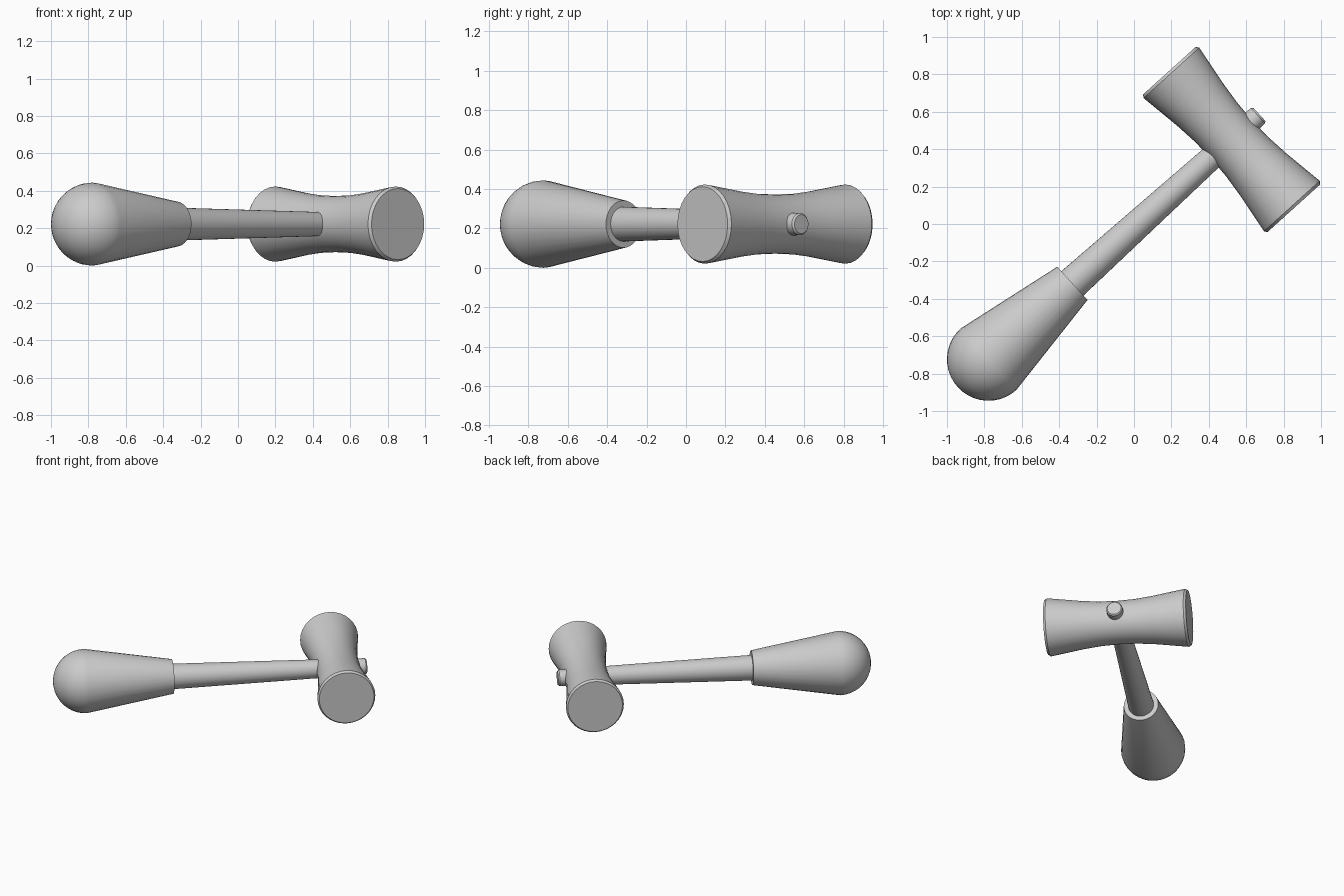
import bpy, bmesh, math
from mathutils import Vector

if "Cube" in bpy.data.objects:
    bpy.data.objects.remove(bpy.data.objects["Cube"])

Z = 0.222
HEAD_C = Vector((0.522, 0.452, Z))
GRIP_C = Vector((-0.778, -0.723, Z))
AXIS = (HEAD_C - GRIP_C).normalized()
HEAD_AXIS = Vector((AXIS.y, -AXIS.x, 0))


def lathe(name, profile, origin, axis, sides):
    """Spin (distance along axis, radius) points into a closed solid."""
    bm = bmesh.new()
    rings = []
    for s, r in profile:
        if r == 0:
            rings.append([bm.verts.new((0, 0, s))])
        else:
            rings.append([bm.verts.new((r * math.cos(2 * math.pi * i / sides),
                                        r * math.sin(2 * math.pi * i / sides), s))
                          for i in range(sides)])
    for a, b in zip(rings, rings[1:]):
        for i in range(sides):
            j = (i + 1) % sides
            if len(a) == 1:
                bm.faces.new((a[0], b[j], b[i]))
            else:
                bm.faces.new((a[i], a[j], b[j], b[i]))
    # flat caps on open ends
    for ring in (rings[0], rings[-1]):
        if len(ring) > 1:
            bm.faces.new(ring)
    bmesh.ops.recalc_face_normals(bm, faces=bm.faces)
    mesh = bpy.data.meshes.new(name)
    bm.to_mesh(mesh)
    bm.free()
    ob = bpy.data.objects.new(name, mesh)
    bpy.context.collection.objects.link(ob)
    ob.location = origin
    ob.rotation_mode = 'QUATERNION'
    ob.rotation_quaternion = axis.to_track_quat('Z', 'Y')
    bpy.ops.object.select_all(action='DESELECT')
    ob.select_set(True)
    bpy.context.view_layer.objects.active = ob
    bpy.ops.object.shade_smooth_by_angle(angle=math.radians(30))
    return ob


# Grip: hemisphere pommel running into a tapered cone
R = 0.222
dome = [(-R, 0)] + [(-R * math.cos(a), R * math.sin(a))
                    for a in (math.pi / 2 * k / 10 for k in range(1, 11))]
lathe("grip", dome + [(0.605, 0.12)], GRIP_C, AXIS, 32)

# Shaft: tapers through the head and pokes out as a peg
lathe("shaft", [(0.5, 0.09), (0.605, 0.088), (1.6, 0.065), (1.942, 0.056), (1.952, 0.048)],
      GRIP_C, AXIS, 32)

# Head: waisted cylinder with bevelled striking faces
half = [(0.0, 0.15), (0.125, 0.154), (0.25, 0.167), (0.48, 0.201), (0.496, 0.19)]
head = [(-s, r) for s, r in reversed(half[1:])] + half
lathe("mallet_head", head, HEAD_C, HEAD_AXIS, 32)
